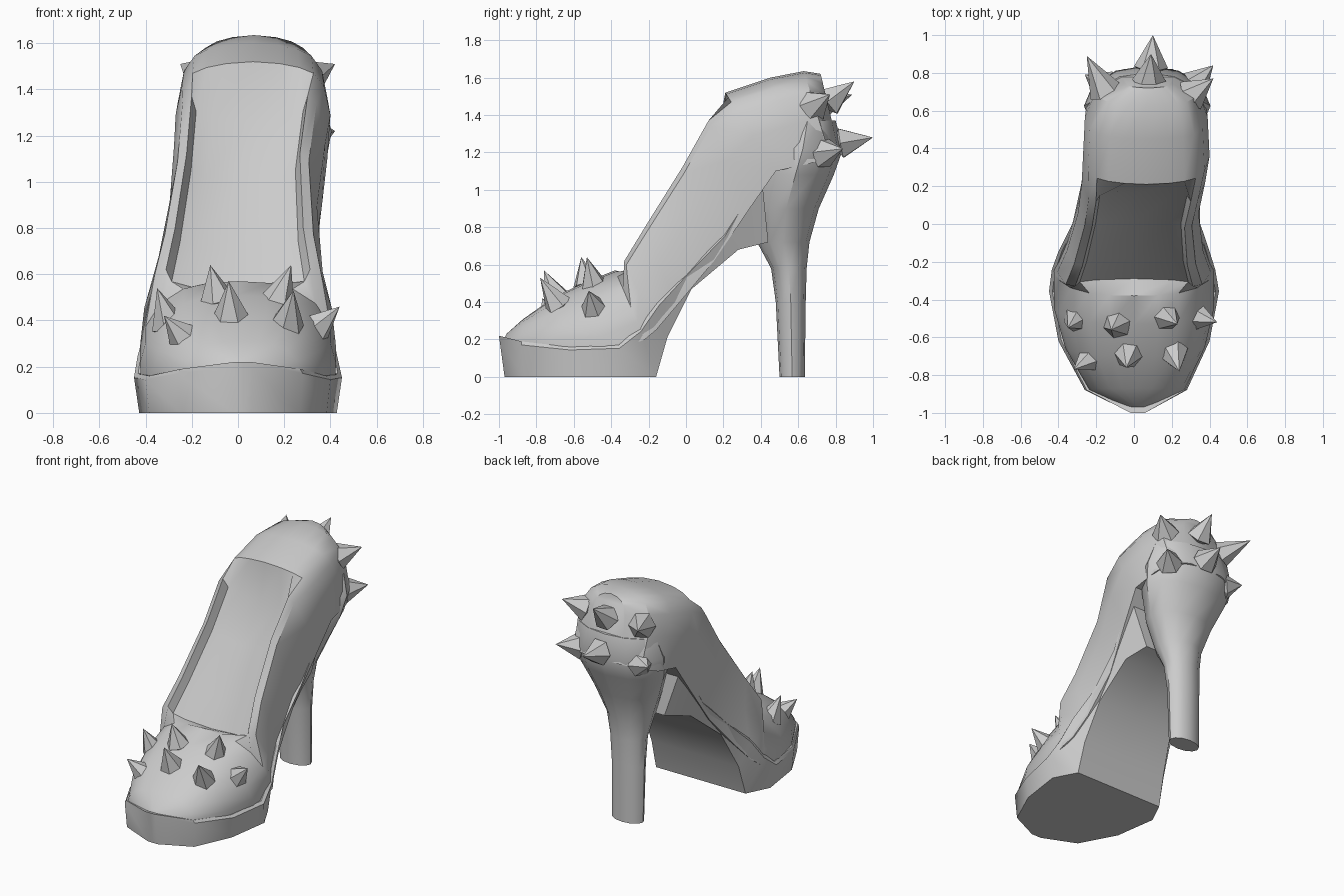
import bpy, bmesh, math
from mathutils import Vector

if "Cube" in bpy.data.objects:
    bpy.data.objects.remove(bpy.data.objects["Cube"])


def finish(name, bm, angle):
    bmesh.ops.recalc_face_normals(bm, faces=bm.faces)
    me = bpy.data.meshes.new(name)
    bm.to_mesh(me)
    bm.free()
    ob = bpy.data.objects.new(name, me)
    bpy.context.collection.objects.link(ob)
    if angle:
        bpy.ops.object.select_all(action='DESELECT')
        ob.select_set(True)
        bpy.context.view_layer.objects.active = ob
        bpy.ops.object.shade_smooth_by_angle(angle=math.radians(angle))
    return ob


def loft(name, rings, angle=40):
    bm = bmesh.new()
    vs = [[bm.verts.new(p) for p in r] for r in rings]
    n = len(vs[0])
    for a, b in zip(vs, vs[1:]):
        for i in range(n):
            j = (i + 1) % n
            bm.faces.new((a[i], a[j], b[j], b[i]))
    bm.faces.new(vs[0])
    bm.faces.new(vs[-1])
    return finish(name, bm, angle)


def section(top, bot, xl, xr, half):
    """Closed ring: half profile (side, up) mirrored about the section centre."""
    xc, w = (xl + xr) / 2, (xr - xl) / 2
    full = half + [(-s, u) for s, u in reversed(half) if s > 0]
    return [(xc + w * s, bot[0] + (top[0] - bot[0]) * u,
             bot[1] + (top[1] - bot[1]) * u) for s, u in full]


# Cross-section shapes of the upper: domed vamp, sunken instep, closed collar
DOME = [(0, 1), (.3, .98), (.55, .91), (.78, .74), (.93, .47), (.985, .25), (.98, 0), (0, 0)]
DIP = [(0, .76), (.5, .8), (.7, .86), (.76, 1), (.88, .94), (.99, .55), (.95, 0), (0, 0)]
CAP = [(0, 1), (.35, .98), (.6, .94), (.78, .88), (.92, .74), (1, .45), (.96, 0), (0, 0)]

# Upper: lofted from toe to collar
upper = [
    ((-.96, .23), (-.99, .17), -.02, .06, DOME),
    ((-.87, .31), (-.88, .15), -.24, .27, DOME),
    ((-.70, .43), (-.64, .12), -.37, .38, DOME),
    ((-.53, .51), (-.42, .12), -.43, .43, DOME),
    ((-.38, .57), (-.22, .20), -.43, .43, DOME),
    ((-.33, .62), (-.16, .25), -.41, .41, DIP),
    ((-.22, .80), (-.05, .38), -.36, .37, DIP),
    ((-.02, 1.12), (.15, .62), -.30, .345, DIP),
    ((.12, 1.37), (.34, .90), -.28, .38, DIP),
    ((.21, 1.52), (.48, 1.10), -.27, .40, CAP),
    ((.45, 1.60), (.66, 1.14), -.26, .39, CAP),
    ((.63, 1.635), (.77, 1.18), -.20, .34, CAP),
    ((.72, 1.62), (.82, 1.20), -.06, .21, CAP),
]
loft("upper", [section(*s) for s in upper])

# Sole: platform under the toe running up the arch to the heel seat
sole = [
    ((-1.0, .22), (-.97, 0), -.02, .06, .95),
    ((-.88, .19), (-.87, 0), -.26, .28, .96),
    ((-.62, .16), (-.62, 0), -.40, .40, .96),
    ((-.36, .17), (-.32, 0), -.45, .45, .95),
    ((-.25, .27), (-.16, 0), -.435, .43, .80),
    ((-.15, .40), (-.10, .21), -.40, .40, .84),
    ((0, .55), (.03, .47), -.325, .35, .90),
    ((.20, .76), (.28, .68), -.28, .35, .85),
    ((.40, 1.12), (.44, .72), -.25, .37, .65),
]
loft("platform_sole", [section(t, b, l, r, [(0, 1), (.96, 1), (1, .9), (k, 0), (0, 0)])
                       for t, b, l, r, k in sole])

# Heel: column flaring up into the heel cup (z, front y, back y, half width, centre x)
heel = [(0, .50, .635, .115, .05), (.40, .48, .64, .12, .05), (.58, .455, .645, .13, .055),
        (.72, .38, .66, .16, .06), (.90, .36, .71, .235, .07), (1.08, .38, .79, .31, .07),
        (1.22, .41, .84, .335, .07), (1.37, .50, .80, .29, .07)]
rings = []
for z, y0, y1, w, xc in heel:
    rings.append([(xc + w * math.cos(a), (y0 + y1) / 2 + (y1 - y0) / 2 * math.sin(a), z)
                  for a in (math.tau * i / 12 for i in range(12))])
loft("heel", rings)


# Spikes: six-sided pyramids with a tucked-in base
def spike(name, base, tip, r):
    base, tip = Vector(base), Vector(tip)
    d = (tip - base).normalized()
    q = d.to_track_quat('Z', 'Y')
    bm = bmesh.new()
    rim = [bm.verts.new(base + q @ Vector((r * math.cos(i * math.tau / 6),
                                           r * math.sin(i * math.tau / 6), 0)))
           for i in range(6)]
    ends = [bm.verts.new(tip), bm.verts.new(base - d * .05)]
    for i in range(6):
        for e in ends:
            bm.faces.new((rim[i], rim[(i + 1) % 6], e))
    finish(name, bm, 0)


toe_spikes = [
    ((-.30, -.50, .38), (-.35, -.55, .54)), ((-.09, -.53, .49), (-.12, -.56, .64)),
    ((.17, -.49, .48), (.23, -.53, .64)), ((.33, -.49, .36), (.44, -.52, .46)),
    ((-.23, -.71, .32), (-.32, -.77, .42)), ((-.03, -.69, .42), (-.04, -.76, .57)),
    ((.21, -.68, .38), (.24, -.78, .53))]
back_spikes = [
    ((.08, .76, 1.47), (.09, .90, 1.58)), ((.09, .83, 1.25), (.10, 1.0, 1.28)),
    ((.30, .68, 1.45), (.42, .77, 1.51)), ((-.15, .70, 1.45), (-.25, .89, 1.51)),
    ((.31, .73, 1.20), (.42, .84, 1.22)), ((-.16, .73, 1.20), (-.26, .79, 1.22))]
for i, (b, t) in enumerate(toe_spikes):
    spike(f"toe_spike_{i + 1}", b, t, .078)
for i, (b, t) in enumerate(back_spikes):
    spike(f"back_spike_{i + 1}", b, t, .09)
